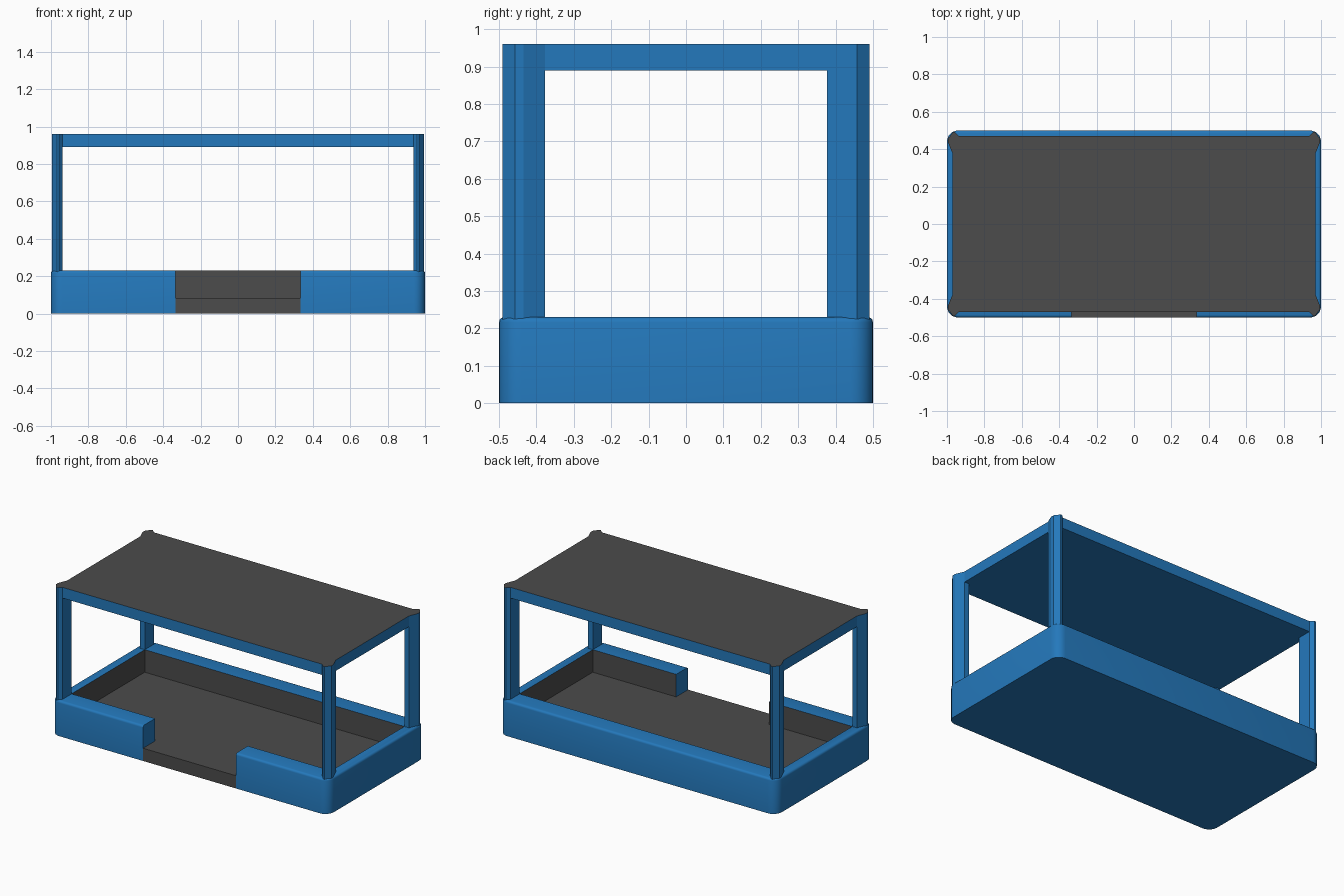
import bpy, bmesh, math

if "Cube" in bpy.data.objects:
    bpy.data.objects.remove(bpy.data.objects["Cube"])

TOP, FLOOR = 0.23, 0.083        # tub rim height, inside floor height
IX, IY, GAP = 0.937, 0.377, 0.335  # inner half sizes and half width of the entrance


def material(name, rgb):
    m = bpy.data.materials.new(name)
    m.diffuse_color = (*rgb, 1)
    m.use_nodes = True
    m.node_tree.nodes["Principled BSDF"].inputs["Base Color"].default_value = m.diffuse_color
    return m


MATS = [material("blue_paint", (0.0176, 0.190, 0.503)),
        material("dark_grey", (0.072, 0.072, 0.072))]


def loft(name, layers, is_grey):
    """Stack outlines [(points, z)...] into a closed solid; is_grey(centre, normal) picks the colour."""
    bm = bmesh.new()
    rings = [[bm.verts.new((x, y, z)) for x, y in pts] for pts, z in layers]
    n = len(rings[0])
    for a, b in zip(rings, rings[1:]):
        for i in range(n):
            j = (i + 1) % n
            bm.faces.new((a[i], a[j], b[j], b[i]))
    bm.faces.new(rings[0][::-1])
    bm.faces.new(rings[-1])
    bmesh.ops.recalc_face_normals(bm, faces=bm.faces)
    for f in bm.faces:
        f.material_index = int(is_grey(f.calc_center_median(), f.normal))
    me = bpy.data.meshes.new(name)
    bm.to_mesh(me)
    bm.free()
    ob = bpy.data.objects.new(name, me)
    for m in MATS:
        me.materials.append(m)
    bpy.context.collection.objects.link(ob)
    return ob


def wall_outline(d):
    """C-shaped wall plan, its outer side moved inward by d."""
    r = 0.06
    pts = [(GAP, -0.5 + d)]
    for k, (sx, sy) in enumerate([(1, -1), (1, 1), (-1, 1), (-1, -1)]):
        for s in range(7):
            t = math.radians(-90 + 90 * k + 15 * s)
            pts.append((sx * (1 - r) + (r - d) * math.cos(t),
                        sy * (0.5 - r) + (r - d) * math.sin(t)))
    pts += [(-GAP, -0.5 + d), (-GAP, -IY), (-IX, -IY), (-IX, IY),
            (IX, IY), (IX, -IY), (GAP, -IY)]
    return pts


# Low wall with rounded rim, grey on its inner faces
rim = [(0, 0), (0, TOP - 0.014), (0.002, TOP - 0.007),
       (0.007, TOP - 0.002), (0.014, TOP)]
wall = loft("low_wall", [(wall_outline(d), z) for d, z in rim],
            lambda c, n: abs(n.z) < 0.1 and abs(c.x) < IX + 0.001 and abs(c.y) < IY + 0.001)
bpy.context.view_layer.objects.active = wall
wall.select_set(True)
bpy.ops.object.shade_smooth_by_angle(angle=math.radians(35))
wall.select_set(False)

# Floor filling the tub and the entrance, blue underneath
floor = [(-GAP, -0.5), (GAP, -0.5), (GAP, -IY), (IX, -IY),
         (IX, IY), (-IX, IY), (-IX, -IY), (-GAP, -IY)]
loft("floor", [(floor, 0), (floor, FLOOR)], lambda c, n: n.z > -0.5)

# Flared corner shape shared by the roof and the posts
CORNER = [(0.97, IY), (0.994, 0.435), (0.994, 0.457),
          (0.968, 0.491), (0.957, 0.491), (IX, 0.47)]
QUADRANTS = [(1, 1), (-1, 1), (-1, -1), (1, -1)]


def corner(sx, sy):
    pts = [(sx * x, sy * y) for x, y in CORNER]
    return pts if sx * sy > 0 else pts[::-1]


# Roof slab with grey top
roof = [p for q in QUADRANTS for p in corner(*q)]
loft("roof", [(roof, 0.89), (roof, 0.96)], lambda c, n: n.z > 0.5)

# Corner posts
for sx, sy in QUADRANTS:
    plan = corner(sx, sy) + [(sx * IX, sy * IY)]
    name = f"{'front' if sy < 0 else 'back'}_{'right' if sx > 0 else 'left'}_post"
    loft(name, [(plan, 0.215), (plan, 0.89)], lambda c, n: False)
